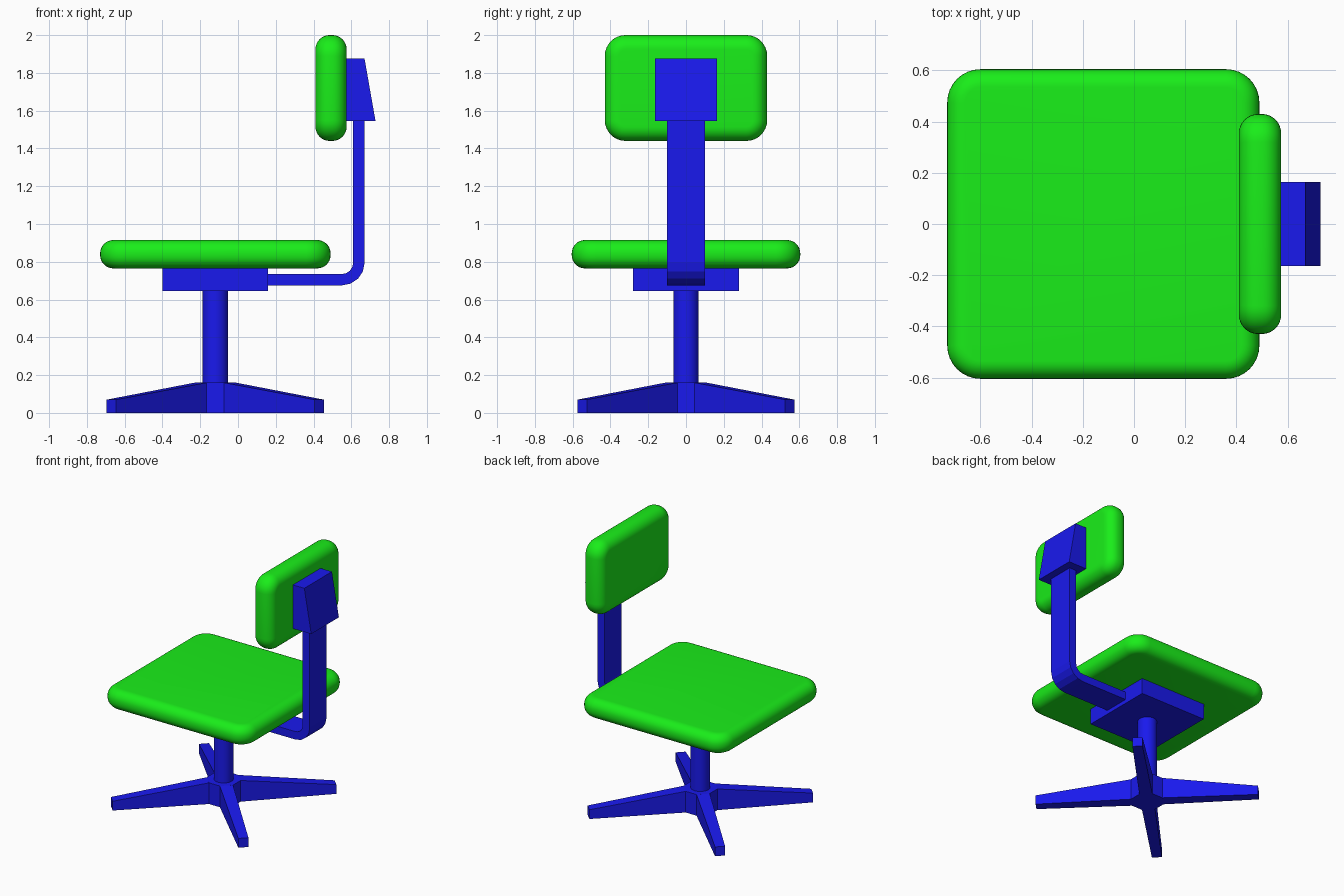
import bpy, bmesh
from math import cos, sin, pi, radians
from mathutils import Matrix, Vector

if "Cube" in bpy.data.objects:
    bpy.data.objects.remove(bpy.data.objects["Cube"])

CX = -0.12  # centre of seat, column and base


def material(name, rgb):
    m = bpy.data.materials.new(name)
    m.diffuse_color = (*rgb, 1)
    m.use_nodes = True
    m.node_tree.nodes["Principled BSDF"].inputs["Base Color"].default_value = m.diffuse_color
    return m


GREEN = material("green_fabric", (0.01, 0.85, 0.01))
BLUE = material("blue_metal", (0.01, 0.01, 0.85))


def finish(bm, name, mat, smooth=False):
    bmesh.ops.recalc_face_normals(bm, faces=bm.faces)
    me = bpy.data.meshes.new(name)
    bm.to_mesh(me)
    bm.free()
    me.materials.append(mat)
    ob = bpy.data.objects.new(name, me)
    bpy.context.collection.objects.link(ob)
    if smooth:
        bpy.ops.object.select_all(action='DESELECT')
        ob.select_set(True)
        bpy.context.view_layer.objects.active = ob
        bpy.ops.object.shade_smooth_by_angle(angle=radians(40))
    return ob


def box_bm(lo, hi):
    lo, hi = Vector(lo), Vector(hi)
    bm = bmesh.new()
    bmesh.ops.create_cube(bm, size=1, matrix=Matrix.Translation((lo + hi) / 2)
                          @ Matrix.Diagonal((*(hi - lo), 1)))
    return bm


def cushion(name, lo, hi, axis, corner, rim):
    """Padded slab: rounded outline seen along axis, then rounded rims."""
    bm = box_bm(lo, hi)
    along = [e for e in bm.edges
             if abs(e.verts[0].co[axis] - e.verts[1].co[axis]) > 1e-4]
    bmesh.ops.bevel(bm, geom=along, offset=corner, segments=8, profile=0.5,
                    affect='EDGES')
    bm.normal_update()
    rims = {e for f in bm.faces if abs(f.normal[axis]) > 0.9 for e in f.edges}
    bmesh.ops.bevel(bm, geom=list(rims), offset=rim, segments=8, profile=0.5,
                    affect='EDGES')
    return finish(bm, name, GREEN, True)


def extrude_profile(name, pts, half):
    """Extrude an (x, z) outline across y."""
    bm = bmesh.new()
    face = bm.faces.new([bm.verts.new((x, -half, z)) for x, z in pts])
    res = bmesh.ops.extrude_face_region(bm, geom=[face])
    bmesh.ops.translate(bm, vec=(0, 2 * half, 0),
                        verts=[v for v in res["geom"] if isinstance(v, bmesh.types.BMVert)])
    return finish(bm, name, BLUE)


def cylinder(name, radius, z0, z1, sides, turn=0, smooth=False):
    bm = bmesh.new()
    bmesh.ops.create_cone(bm, cap_ends=True, segments=sides, radius1=radius,
                          radius2=radius, depth=z1 - z0,
                          matrix=Matrix.Translation((CX, 0, (z0 + z1) / 2))
                          @ Matrix.Rotation(turn, 4, 'Z'))
    return finish(bm, name, BLUE, smooth)


# Cushions
cushion("seat", (-0.73, -0.605, 0.765), (0.49, 0.605, 0.915), 2, 0.13, 0.07)
cushion("backrest", (0.41, -0.43, 1.44), (0.575, 0.43, 2.0), 0, 0.11, 0.075)

# Bracket behind the backrest
extrude_profile("backrest_bracket",
                [(0.56, 1.545), (0.728, 1.545), (0.67, 1.875), (0.56, 1.875)], 0.165)

# Bent support bar
bend = [-pi / 2 + i * pi / 8 for i in range(5)]
outer = [(0.55 + 0.12 * cos(a), 0.795 + 0.12 * sin(a)) for a in bend]
inner = [(0.55 + 0.06 * cos(a), 0.795 + 0.06 * sin(a)) for a in reversed(bend)]
extrude_profile("support_bar", [(0.15, 0.675)] + outer
                + [(0.67, 1.55), (0.61, 1.55)] + inner + [(0.15, 0.735)], 0.1)

# Plate under the seat, and column
finish(box_bm((-0.40, -0.28, 0.645), (0.16, 0.28, 0.77)), "seat_plate", BLUE)
cylinder("column", 0.067, 0.15, 0.65, 32, smooth=True)

# Octagonal hub with four tapered diagonal legs
cylinder("base_hub", 0.11 / cos(pi / 8), 0, 0.16, 8, pi / 8)
for i in range(4):
    bm = box_bm((0, -1, 0), (1, 1, 1))
    for v in bm.verts:
        tip, side, top = v.co.x > 0.5, v.co.y, v.co.z > 0.5
        v.co = (0.778 if tip else 0.109,
                side * (0.035 if tip else 0.0456),
                (0.07 if tip else 0.16) if top else 0)
    bm.transform(Matrix.Translation((CX, 0, 0))
                 @ Matrix.Rotation(pi / 4 + i * pi / 2, 4, 'Z'))
    finish(bm, f"base_leg_{i + 1}", BLUE)
